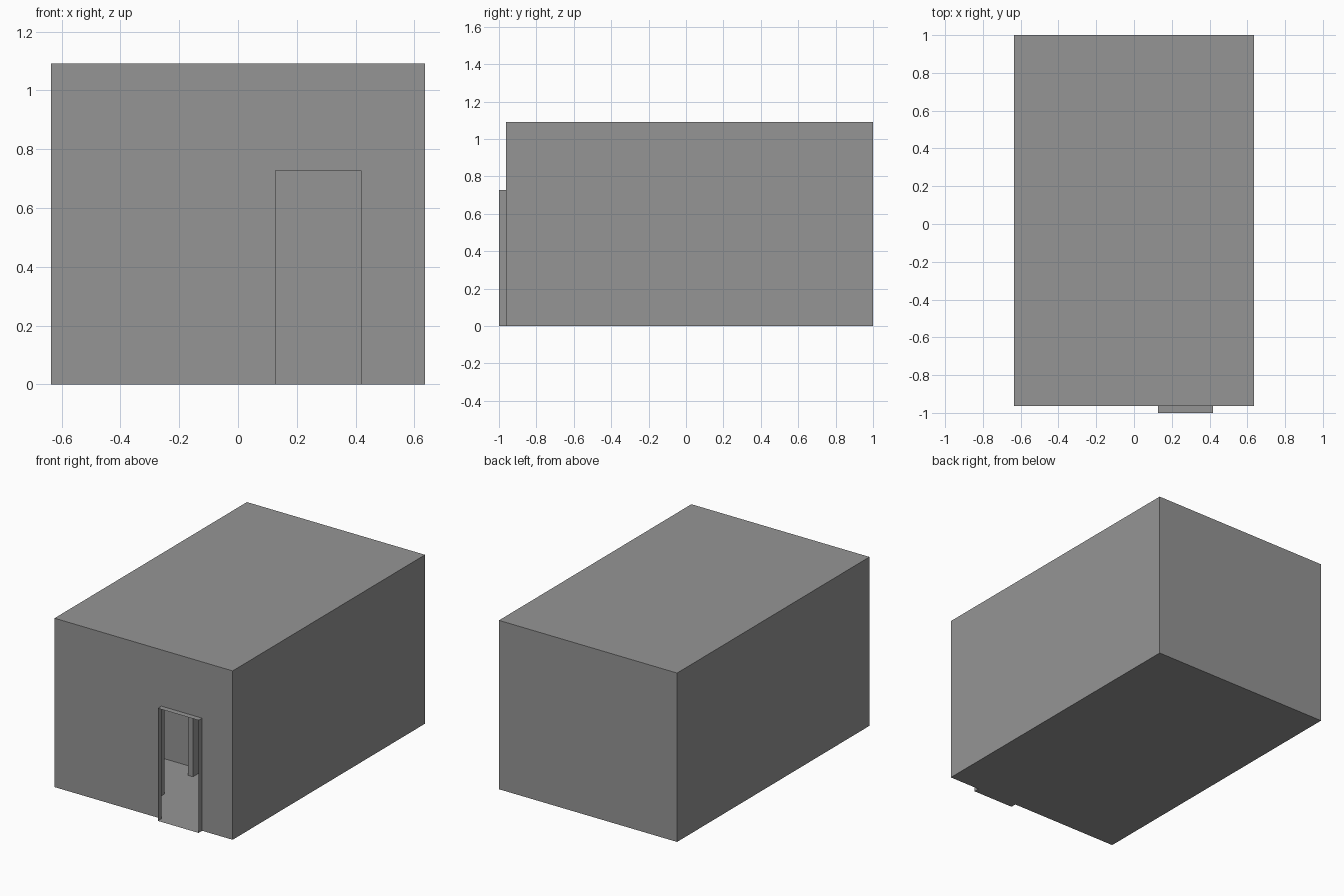
import bpy, bmesh
from mathutils import Vector

if "Cube" in bpy.data.objects:
    bpy.data.objects.remove(bpy.data.objects["Cube"])

# Plan is laid out in metres from the front-left inner corner, then scaled
S = 2 / 5.5
W, L, H = 3.5, 5.4, 3.0          # room width, length, height
T = 0.1                          # wall thickness
DOOR_H = 2.0
ENTRY = (2.1, 2.9)               # entry door along x
INNER = (0.8, 1.6)               # inner door along y
BATH_W, BATH_L = 1.5, 1.9        # small side room

# Dark grey plaster shared by all parts
plaster = bpy.data.materials.new("dark_grey_plaster")
plaster.diffuse_color = (0.3, 0.3, 0.3, 1)
plaster.use_nodes = True
plaster.node_tree.nodes["Principled BSDF"].inputs["Base Color"].default_value = plaster.diffuse_color


def place(p):
    return Vector(((p[0] - W / 2) * S, (p[1] - L / 2 + T / 2) * S, p[2] * S))


def sheets(name, polys):
    """One flat-faced object from a few polygons, shared corners welded."""
    bm = bmesh.new()
    for poly in polys:
        bm.faces.new([bm.verts.new(place(p)) for p in poly])
    bmesh.ops.remove_doubles(bm, verts=bm.verts, dist=1e-5)
    bmesh.ops.recalc_face_normals(bm, faces=bm.faces)
    mesh = bpy.data.meshes.new(name)
    bm.to_mesh(mesh)
    bm.free()
    mesh.materials.append(plaster)
    obj = bpy.data.objects.new(name, mesh)
    bpy.context.collection.objects.link(obj)
    return obj


def level(x0, x1, y0, y1, z):
    return [(x0, y0, z), (x1, y0, z), (x1, y1, z), (x0, y1, z)]


def wall(a, b):
    """Upright full-height sheet between two plan points."""
    return [(*a, 0), (*b, 0), (*b, H), (*a, H)]


def door_outline(lo, hi):
    return [(lo, 0), (lo, DOOR_H), (hi, DOOR_H), (hi, 0)]


def door_wall(length, door, to3d):
    """Full-height sheet with a doorway cut up from the floor."""
    pts = [(0, 0)] + door_outline(*door) + [(length, 0), (length, H), (0, H)]
    return [to3d(u, z) for u, z in pts]


def reveal(door, near, far):
    """Two sides and the top of a doorway, swept between two planes."""
    pts = door_outline(*door)
    return [[near(*a), near(*b), far(*b), far(*a)] for a, b in zip(pts, pts[1:])]


def x_plane(x):
    return lambda u, z: (x, u, z)


def y_plane(y):
    return lambda u, z: (u, y, z)


# Outer shell: floor, ceiling, three plain walls, front wall with doorway
sheets("room_shell", [
    level(0, W, 0, L, 0),
    level(0, W, 0, L, H),
    wall((0, 0), (0, L)),
    wall((W, 0), (W, L)),
    wall((0, L), (W, L)),
    door_wall(W, ENTRY, y_plane(0)),
])

# Entry doorway lining and threshold projecting from the front
sheets("entry_doorway",
       reveal(ENTRY, y_plane(0), y_plane(-T)) + [level(*ENTRY, -T, 0, 0)])

# Side room partition seen through the entry, with its own doorway
sheets("side_room_walls", [
    door_wall(BATH_L, INNER, x_plane(BATH_W)),
    door_wall(BATH_L + T, INNER, x_plane(BATH_W + T)),
    wall((0, BATH_L), (BATH_W, BATH_L)),
    wall((0, BATH_L + T), (BATH_W + T, BATH_L + T)),
] + reveal(INNER, x_plane(BATH_W), x_plane(BATH_W + T)))
